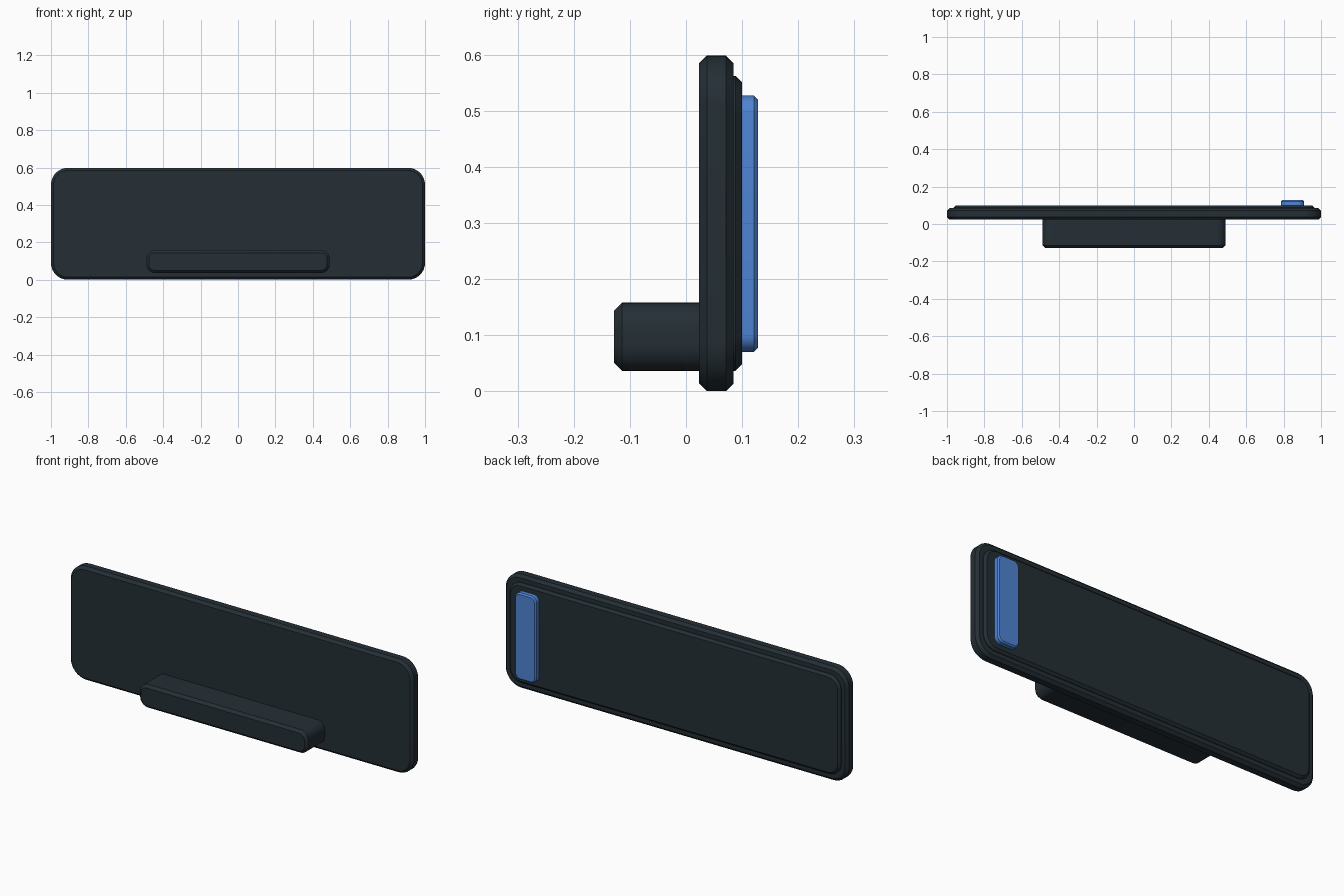
import bpy, bmesh
from math import cos, sin, pi

cube = bpy.data.objects.get("Cube")
if cube:
    bpy.data.objects.remove(cube, do_unlink=True)


def make_material(name, rgb):
    mat = bpy.data.materials.new(name)
    mat.use_nodes = True
    mat.diffuse_color = (*rgb, 1)
    bsdf = next(n for n in mat.node_tree.nodes if n.type == 'BSDF_PRINCIPLED')
    bsdf.inputs["Base Color"].default_value = (*rgb, 1)
    return mat


def rounded_outline(x0, x1, z0, z1, radius, steps=8):
    """Corner arcs of a rounded rectangle, as (x, z) points."""
    centres = [(x1 - radius, z1 - radius), (x0 + radius, z1 - radius),
               (x0 + radius, z0 + radius), (x1 - radius, z0 + radius)]
    points = []
    for quarter, (cx, cz) in enumerate(centres):
        for i in range(steps + 1):
            a = (quarter + i / steps) * pi / 2
            points.append((cx + radius * cos(a), cz + radius * sin(a)))
    return points


def rounded_plate(name, x, y, z, radius, bevel, mat, ends=(True, True)):
    """Rounded slab along y with chamfered front and / or back rim."""
    layers = [(y[0], 0), (y[1], 0)]
    if ends[0]:
        layers[:1] = [(y[0], bevel), (y[0] + bevel, 0)]
    if ends[1]:
        layers[-1:] = [(y[1] - bevel, 0), (y[1], bevel)]
    bm = bmesh.new()
    rings = []
    for depth, inset in layers:
        outline = rounded_outline(x[0] + inset, x[1] - inset,
                                  z[0] + inset, z[1] - inset, radius - inset)
        rings.append([bm.verts.new((px, depth, pz)) for px, pz in outline])
    for a, b in zip(rings, rings[1:]):
        for i in range(len(a)):
            j = (i + 1) % len(a)
            bm.faces.new((a[i], a[j], b[j], b[i]))
    bm.faces.new(rings[0])
    bm.faces.new(rings[-1])
    bmesh.ops.recalc_face_normals(bm, faces=bm.faces)
    mesh = bpy.data.meshes.new(name)
    bm.to_mesh(mesh)
    bm.free()
    mesh.materials.append(mat)
    obj = bpy.data.objects.new(name, mesh)
    bpy.context.collection.objects.link(obj)
    bpy.ops.object.select_all(action='DESELECT')
    obj.select_set(True)
    bpy.context.view_layer.objects.active = obj
    bpy.ops.object.shade_smooth_by_angle(angle=pi / 6)
    return obj


dark = make_material("dark slate", (0.018, 0.028, 0.036))
blue = make_material("bright blue", (0.08, 0.23, 0.65))

# Main board and the raised panel on its back
rounded_plate("main_board", (-1, 1), (0.023, 0.085), (0, 0.598),
              0.09, 0.014, dark)
rounded_plate("back_panel", (-0.965, 0.965), (0.08, 0.1), (0.036, 0.562),
              0.07, 0.012, dark, (False, True))

# Ledge sticking out of the front
rounded_plate("front_ledge", (-0.49, 0.49), (-0.128, 0.03), (0.036, 0.158),
              0.046, 0.014, dark, (True, False))

# Accent strip at the left end of the back
rounded_plate("accent_strip", (0.785, 0.91), (0.095, 0.128), (0.07, 0.527),
              0.032, 0.007, blue, (False, True))
